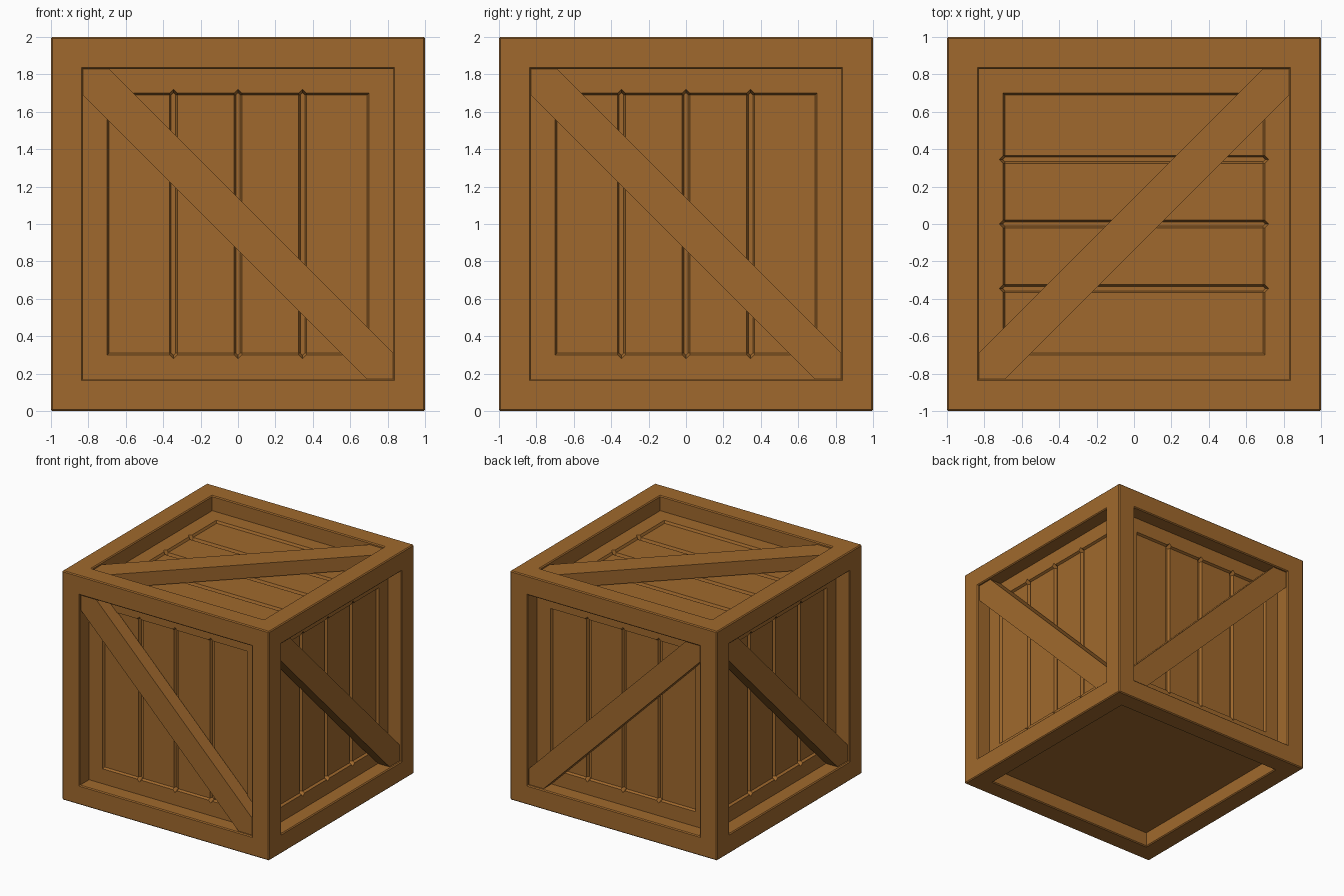
import bpy, bmesh
from mathutils import Matrix, Vector

old = bpy.data.objects.get("Cube")
if old:
    bpy.data.objects.remove(old, do_unlink=True)

# Sizes
OPEN = 0.83        # half width of each framed opening
RECESS = 0.13      # depth of the opening
BRACE_TOP = 0.02   # how far the brace sits below the frame
CUT = 0.14         # brace corner length along the frame

wood = bpy.data.materials.new("brown wood")
wood.use_nodes = True
colour = (0.352, 0.141, 0.026, 1)
wood.diffuse_color = colour
wood.node_tree.nodes["Principled BSDF"].inputs["Base Color"].default_value = colour

X, Y, Z = Vector((1, 0, 0)), Vector((0, 1, 0)), Vector((0, 0, 1))
# Each side: name, across direction, plank direction, brace mirrored or not
SIDES = [("front", X, Z, 1), ("right", Y, Z, 1), ("back", -X, Z, -1),
         ("left", -Y, Z, 1), ("top", Y, -X, 1)]


def side_matrix(u, v):
    """Local x across, y along the planks, z outward from the side's outer face."""
    n = u.cross(v)
    m = Matrix((u, v, n)).transposed().to_4x4()
    m.translation = n + Z
    return m


def prism(bm, bottom, top, z0, z1, matrix):
    """Solid between two outlines of equal length."""
    lo = [bm.verts.new(matrix @ Vector((x, y, z0))) for x, y in bottom]
    hi = [bm.verts.new(matrix @ Vector((x, y, z1))) for x, y in top]
    bm.faces.new(lo[::-1])
    bm.faces.new(hi)
    for i in range(len(lo)):
        j = (i + 1) % len(lo)
        bm.faces.new((lo[i], lo[j], hi[j], hi[i]))


def finish(bm, name):
    bmesh.ops.recalc_face_normals(bm, faces=bm.faces)
    mesh = bpy.data.meshes.new(name)
    bm.to_mesh(mesh)
    bm.free()
    mesh.materials.append(wood)
    obj = bpy.data.objects.new(name, mesh)
    bpy.context.collection.objects.link(obj)
    return obj


def inset(bm, faces, thickness, depth):
    bmesh.ops.inset_individual(bm, faces=faces, thickness=thickness, depth=depth,
                               use_even_offset=True)


# Crate body: framed openings, then shallow plank panels on all but the base
bm = bmesh.new()
bmesh.ops.create_cube(bm, size=2)
bm.normal_update()
sides = list(bm.faces)
inset(bm, sides, 1 - OPEN, 0)
inset(bm, sides, 0, -RECESS)
bm.normal_update()
planked = [f for f in sides if f.normal.z > -0.5]
inset(bm, planked, 0.13, 0)
inset(bm, planked, 0.01, -0.02)
bm.normal_update()

# Small bevel on the frame's outer edges and opening rims
rims = [e for e in bm.edges if e.calc_face_angle(0) > 0.5
        and all(max(map(abs, v.co)) > 0.999 for v in e.verts)]
bmesh.ops.bevel(bm, geom=rims, offset=0.008, segments=1, affect='EDGES')
bmesh.ops.translate(bm, verts=bm.verts, vec=Z)
body = finish(bm, "crate_body")


# Grooves between planks, with pointed ends
def groove_outline(x, half, end):
    return [(x - half, -end), (x, -end - half), (x + half, -end),
            (x + half, end), (x, end + half), (x - half, end)]


bm = bmesh.new()
for name, u, v, flip in SIDES:
    m = side_matrix(u, v)
    for x in (-0.345, 0, 0.345):
        prism(bm, groove_outline(x, 0.012, 0.69), groove_outline(x, 0.037, 0.69),
              -0.175, -0.115, m)
cutter = finish(bm, "groove_cutter")
cutter.hide_render = True
mod = body.modifiers.new("grooves", 'BOOLEAN')
mod.operation = 'DIFFERENCE'
mod.solver = 'EXACT'
mod.object = cutter
bpy.context.view_layer.objects.active = body
bpy.ops.object.modifier_apply(modifier=mod.name)
bpy.data.objects.remove(cutter, do_unlink=True)

# Diagonal braces running corner to corner
for name, u, v, flip in SIDES:
    a, b = OPEN, OPEN - CUT
    outline = [(-a, a), (-a, b), (b, -a), (a, -a), (a, -b), (-b, a)]
    outline = [(x * flip, y) for x, y in outline]
    bm = bmesh.new()
    prism(bm, outline, outline, -RECESS - 0.01, -BRACE_TOP, side_matrix(u, v))
    finish(bm, name + "_brace")
